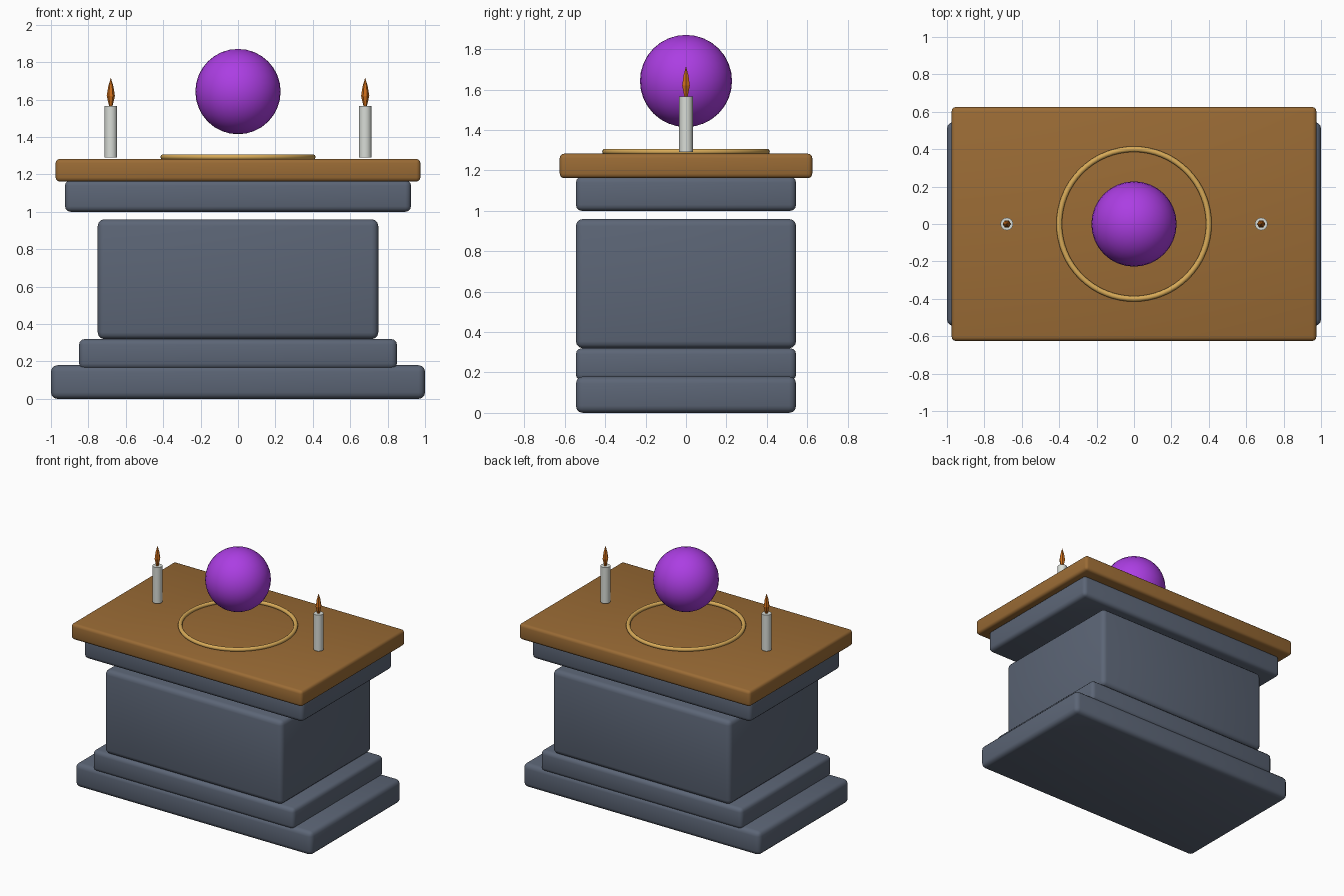
import bpy, bmesh, math

cube = bpy.data.objects.get("Cube")
if cube:
    bpy.data.objects.remove(cube, do_unlink=True)


def material(name, srgb):
    colour = [(c / 255) ** 2.2 for c in srgb] + [1]
    mat = bpy.data.materials.new(name)
    mat.use_nodes = True
    mat.diffuse_color = colour
    mat.node_tree.nodes["Principled BSDF"].inputs["Base Color"].default_value = colour
    return mat


stone = material("slate stone", (92, 101, 117))
wood = material("brown wood", (153, 107, 56))
gold = material("pale gold", (214, 168, 88))
purple = material("violet glass", (170, 64, 226))
wax = material("candle wax", (216, 220, 214))
fire = material("flame orange", (205, 110, 32))


def finish(obj, name, mat, angle=40):
    obj.name = obj.data.name = name
    obj.data.materials.append(mat)
    bpy.ops.object.shade_smooth_by_angle(angle=math.radians(angle))
    return obj


def slab(name, half_x, half_y, bottom, top, mat, bevel):
    """Block with rounded edges."""
    bpy.ops.mesh.primitive_cube_add(size=2, location=(0, 0, (bottom + top) / 2))
    obj = bpy.context.object
    obj.scale = (half_x, half_y, (top - bottom) / 2)
    bpy.ops.object.transform_apply(location=False, rotation=False, scale=True)
    mod = obj.modifiers.new("rounded edges", 'BEVEL')
    mod.width, mod.segments = bevel, 3
    bpy.ops.object.modifier_apply(modifier=mod.name)
    return finish(obj, name, mat)


# Stone pedestal, stepped only at the two ends
slab("base_step", 1.0, 0.545, 0, 0.18, stone, 0.035)
slab("second_step", 0.85, 0.545, 0.16, 0.32, stone, 0.03)
slab("pedestal_body", 0.75, 0.545, 0.32, 0.96, stone, 0.035)
slab("upper_slab", 0.925, 0.545, 1.0, 1.17, stone, 0.03)

# Wooden top
slab("table_top", 0.975, 0.625, 1.162, 1.283, wood, 0.022)

# Inlaid ring
bpy.ops.mesh.primitive_torus_add(major_radius=0.4, minor_radius=0.015, major_segments=64,
                                 minor_segments=10, location=(0, 0, 1.293))
finish(bpy.context.object, "table_ring", gold, 60)

# Floating orb
bpy.ops.mesh.primitive_uv_sphere_add(segments=32, ring_count=16, radius=0.228,
                                     location=(0, 0, 1.643))
finish(bpy.context.object, "floating_orb", purple)


def flame(name, x):
    """Faceted teardrop turned from a short profile."""
    bm = bmesh.new()
    profile = [(0.009, 1.565), (0.022, 1.62), (0.014, 1.67)]
    sides = 6
    rings = [[bm.verts.new((r * math.cos(math.tau * i / sides),
                            r * math.sin(math.tau * i / sides), z))
              for i in range(sides)] for r, z in profile]
    tip = bm.verts.new((0, 0, 1.717))
    bm.faces.new(rings[0][::-1])
    for i in range(sides):
        j = (i + 1) % sides
        for low, high in zip(rings, rings[1:]):
            bm.faces.new((low[i], low[j], high[j], high[i]))
        bm.faces.new((rings[-1][i], rings[-1][j], tip))
    mesh = bpy.data.meshes.new(name)
    bm.to_mesh(mesh)
    bm.free()
    obj = bpy.data.objects.new(name, mesh)
    obj.location.x = x
    mesh.materials.append(fire)
    bpy.context.collection.objects.link(obj)


# Candles
for side, x in (("left", 0.68), ("right", -0.68)):
    bpy.ops.mesh.primitive_cylinder_add(vertices=16, radius=0.034, depth=0.275,
                                        location=(x, 0, 1.428))
    finish(bpy.context.object, side + "_candle", wax)
    flame(side + "_flame", x)
